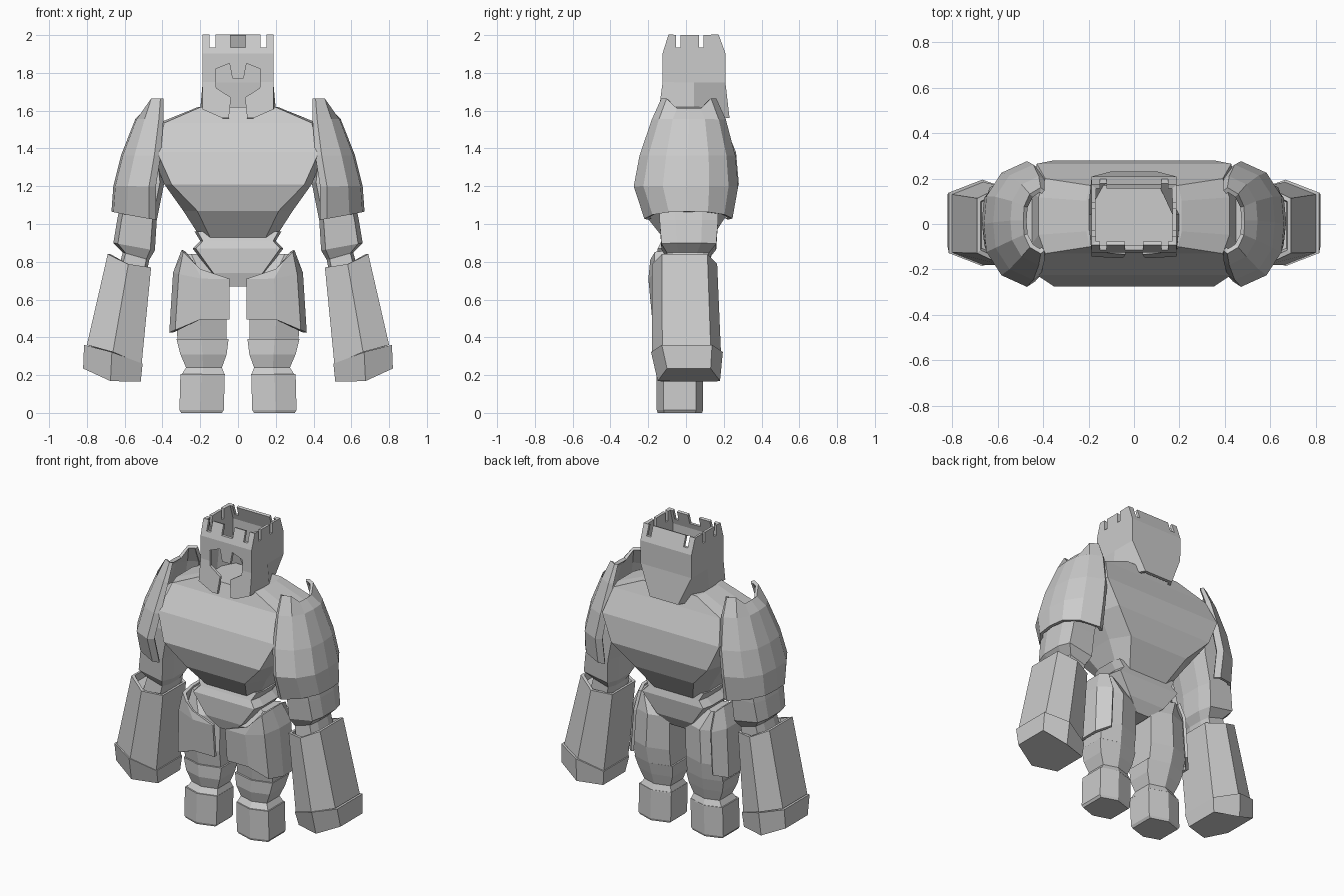
import bpy, bmesh

if "Cube" in bpy.data.objects:
    bpy.data.objects.remove(bpy.data.objects["Cube"], do_unlink=True)

stone = bpy.data.materials.new("pale_grey_stone")
stone.use_nodes = True
grey = (0.6, 0.6, 0.6, 1)
stone.diffuse_color = grey
stone.node_tree.nodes["Principled BSDF"].inputs["Base Color"].default_value = grey

# Unit cross-sections
OCTAGON = [(1, -.45), (1, .45), (.78, 1), (-.78, 1), (-1, .45), (-1, -.45), (-.78, -1), (.78, -1)]
CHEST = [(1, -.5), (1, .5), (.93, 1), (-.93, 1), (-1, .5), (-1, -.5), (-.93, -1), (.93, -1)]
HEXAGON = [(1, -.7), (1, .7), (.05, 1), (-1, .7), (-1, -.7), (.05, -1)]
HEAD = [(1, -1), (1, 0), (1, 1), (-1, 1), (-1, 0), (-1, -1)]
CUP = [(-1, -.92), (-.7, -1), (.3, -.82), (.9, -.45), (1, 0), (.9, .45), (.3, .82), (-.7, 1), (-1, .92)]
PLATE = [(-1, -1), (0, -1), (.8, -.85), (1, -.2), (1, .5), (.6, .95)]


def loft(name, section, rings, side=1, closed=True, caps=True, tilt=(), lift=0, pinch=()):
    """Join rings (z, x min, x max, y min, y max) into one surface.
    Tilt raises the (inner, outer) half, pinch narrows the (front, back) corners."""
    bm = bmesh.new()
    rows = []
    for i, (z, x0, x1, y0, y1) in enumerate(rings):
        row = []
        for u, v in section:
            dz = tilt[i][u > 0] * u if tilt else 0
            if i == 0 and abs(v) > .5:
                dz += lift
            if pinch and abs(v) == 1:
                u *= pinch[i][v > 0]
            x = (x0 + x1) / 2 + u * (x1 - x0) / 2
            y = (y0 + y1) / 2 + v * (y1 - y0) / 2
            row.append(bm.verts.new((side * x, y, z + dz)))
        rows.append(row)
    n = len(section)
    for a, b in zip(rows, rows[1:]):
        for i in range(n if closed else n - 1):
            j = (i + 1) % n
            bm.faces.new((a[i], a[j], b[j], b[i]))
    if caps:
        bm.faces.new(rows[0])
        bm.faces.new(rows[-1])
    return finish(name, bm)


def finish(name, bm):
    bmesh.ops.recalc_face_normals(bm, faces=bm.faces)
    mesh = bpy.data.meshes.new(name)
    bm.to_mesh(mesh)
    bm.free()
    mesh.materials.append(stone)
    obj = bpy.data.objects.new(name, mesh)
    bpy.context.collection.objects.link(obj)
    return obj


def thicken(obj, amount):
    mod = obj.modifiers.new("thickness", "SOLIDIFY")
    mod.thickness = amount
    mod.offset = 0
    mod.use_even_offset = True


def cut(obj, cutter):
    mod = obj.modifiers.new("cut", "BOOLEAN")
    mod.operation = "DIFFERENCE"
    mod.solver = "EXACT"
    mod.object = cutter
    cutter.hide_render = True
    cutter.hide_viewport = True
    cutter.display_type = "WIRE"


def prism(name, outline, y0, y1):
    """Extrude an x-z outline along y."""
    bm = bmesh.new()
    face = bm.faces.new([bm.verts.new((x, y0, z)) for x, z in outline])
    ext = bmesh.ops.extrude_face_region(bm, geom=[face])
    verts = [g for g in ext["geom"] if isinstance(g, bmesh.types.BMVert)]
    bmesh.ops.translate(bm, verts=verts, vec=(0, y1 - y0, 0))
    return finish(name, bm)


def box(name, x0, x1, y0, y1, z0, z1):
    return prism(name, [(x0, z0), (x1, z0), (x1, z1), (x0, z1)], y0, y1)


# Torso and pelvis
loft("torso", CHEST, [
    (1.62, -.21, .21, -.10, .17), (1.535, -.42, .42, -.13, .20),
    (1.38, -.46, .46, -.225, .265), (1.21, -.39, .39, -.275, .28),
    (1.07, -.29, .29, -.235, .23), (.90, -.18, .18, -.10, .12)],
    pinch=[(1, 1), (1, 1), (1, 1), (.97, .97), (.8, .8), (.8, .8)])
loft("pelvis", CHEST, [
    (.96, -.23, .23, -.11, .12), (.91, -.20, .20, -.13, .13),
    (.87, -.24, .24, -.15, .14), (.74, -.14, .14, -.15, .12),
    (.67, -.05, .05, -.13, .08)])

# Crowned helm: hollow walls narrowing to the nape, with notches and a face opening
helm = loft("helm", HEAD, [
    (2.0, -.178, .178, -.085, .165), (1.9, -.178, .178, -.115, .20),
    (1.75, -.178, .178, -.115, .20), (1.56, -.195, .195, -.14, .22)],
    caps=False, pinch=[(1, 1), (1, 1), (1, 1), (.92, .5)])
thicken(helm, .018)
half = [(.03, 1.77), (.045, 1.85), (.12, 1.82), (.115, 1.72), (.037, 1.67), (.055, 1.5)]
opening = half + [(-x, z) for x, z in reversed(half)]
cut(helm, prism("face_opening_cutter", opening, -.3, 0))
for s in (1, -1):
    cut(helm, prism("cheek_cutter", [(s * .06, 1.55), (s * .25, 1.635), (s * .25, 1.5)], -.3, -.06))
    cut(helm, box("slot_cutter", s * .135 - .015, s * .135 + .015, -.4, .4, 1.935, 2.1))
cut(helm, box("brow_cutter", -.04, .04, -.4, 0, 1.935, 2.1))
for y in (-.04, .08):
    cut(helm, box("side_slot_cutter", -.4, .4, y - .012, y + .012, 1.935, 2.1))

# Arms and legs, the same on both sides
for label, s in (("left", 1), ("right", -1)):
    shoulder = loft(label + "_shoulder_guard", CUP, [
        (1.605, .40, .48, -.12, .15), (1.55, .40, .535, -.17, .20),
        (1.36, .415, .61, -.235, .25), (1.20, .44, .65, -.265, .265),
        (1.045, .44, .66, -.21, .235)], s, closed=False, caps=False,
        tilt=[(0, 0)] * 4 + [(.02, .02)], lift=.055)
    thicken(shoulder, .02)
    loft(label + "_upper_arm", OCTAGON, [
        (1.42, .42, .54, -.12, .14), (1.22, .39, .60, -.15, .17),
        (1.02, .43, .64, -.14, .17), (.88, .44, .66, -.13, .16),
        (.83, .47, .61, -.10, .12), (.72, .49, .64, -.11, .12)], s,
        tilt=[(0, 0)] * 3 + [(.02, .02)] * 3)
    # The cuff of the forearm is recessed around the wrist
    loft(label + "_forearm", HEXAGON, [
        (.74, .48, .67, -.15, .14), (.785, .475, .675, -.16, .145),
        (.785, .46, .69, -.18, .165), (.32, .51, .80, -.18, .185)], s,
        tilt=[(.015, .055)] * 3 + [(.06, .04)])
    loft(label + "_fist", HEXAGON, [
        (.32, .505, .815, -.185, .195), (.165, .515, .82, -.15, .18)], s,
        tilt=[(.06, .04), (0, .07)])
    loft(label + "_thigh", HEXAGON, [
        (.84, .20, .29, -.09, .09), (.72, .06, .31, -.14, .13),
        (.50, .06, .33, -.15, .13), (.39, .06, .32, -.13, .11)], s)
    guard = loft(label + "_thigh_guard", PLATE, [
        (.81, .20, .29, -.18, .10), (.71, .045, .335, -.19, .145),
        (.495, .045, .355, -.17, .15)], s, closed=False, caps=False,
        tilt=[(.05, .05), (0, .03), (0, -.07)])
    thicken(guard, .018)
    loft(label + "_shin", HEXAGON, [
        (.39, .05, .325, -.14, .11), (.31, .06, .305, -.14, .09),
        (.24, .085, .275, -.12, .07), (.20, .07, .30, -.15, .09)], s)
    loft(label + "_foot", HEXAGON, [
        (.205, .07, .305, -.155, .09), (.015, .075, .31, -.155, .09),
        (0, .085, .30, -.15, .085)], s)
